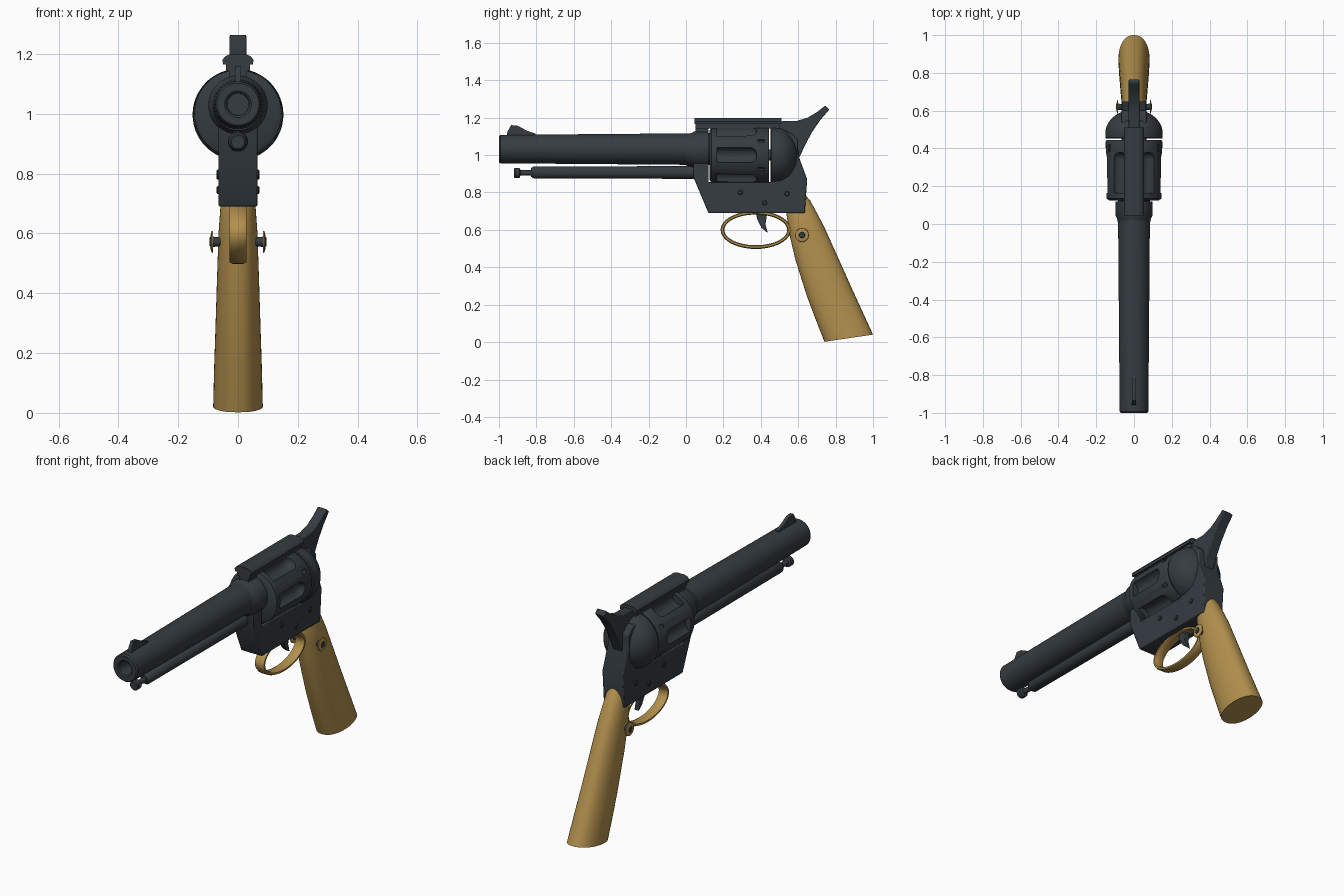
import bpy, bmesh
from math import sin, cos, pi, radians
from mathutils import Vector

if "Cube" in bpy.data.objects:
    bpy.data.objects.remove(bpy.data.objects["Cube"], do_unlink=True)


def material(name, rgb):
    m = bpy.data.materials.new(name)
    m.use_nodes = True
    m.diffuse_color = (*rgb, 1)
    m.node_tree.nodes["Principled BSDF"].inputs["Base Color"].default_value = (*rgb, 1)
    return m


STEEL = material("dark steel", (0.035, 0.045, 0.053))
WOOD = material("golden brown", (0.45, 0.28, 0.075))


def finish(name, bm, mat, bevel=0.0):
    bmesh.ops.recalc_face_normals(bm, faces=bm.faces)
    me = bpy.data.meshes.new(name)
    bm.to_mesh(me)
    bm.free()
    me.materials.append(mat)
    ob = bpy.data.objects.new(name, me)
    bpy.context.collection.objects.link(ob)
    if bevel:
        b = ob.modifiers.new("bevel", "BEVEL")
        b.width, b.segments = bevel, 2
    smooth(ob)
    return ob


def smooth(ob):
    bpy.ops.object.select_all(action="DESELECT")
    ob.select_set(True)
    bpy.context.view_layer.objects.active = ob
    bpy.ops.object.shade_smooth_by_angle(angle=radians(35))


def loft(bm, rings, closed=False):
    """Skin a list of rings; cap the ends unless the chain is closed."""
    rows = [[bm.verts.new(p) for p in r] for r in rings]
    n = len(rows[0])
    pairs = list(zip(rows, rows[1:])) + ([(rows[-1], rows[0])] if closed else [])
    for a, b in pairs:
        for i in range(n):
            j = (i + 1) % n
            bm.faces.new((a[i], a[j], b[j], b[i]))
    if not closed:
        bm.faces.new(rows[0])
        bm.faces.new(rows[-1])


def circle(y, r, z, x=0, n=40):
    return [(x + r * cos(2 * pi * i / n), y, z + r * sin(2 * pi * i / n)) for i in range(n)]


def lathe(name, profile, z, mat=STEEL, n=40):
    """Round part along y from (y, radius) pairs."""
    bm = bmesh.new()
    loft(bm, [circle(y, r, z, n=n) for y, r in profile])
    return finish(name, bm, mat)


def plate(name, outline, half, mat=STEEL, bevel=0.0):
    """Side outline of (y, z) points given a thickness along x."""
    bm = bmesh.new()
    loft(bm, [[(x, y, z) for y, z in outline] for x in (-half, half)])
    return finish(name, bm, mat, bevel)


def bar(name, section, y0, y1):
    """Cross-section of (x, z) points run along y."""
    bm = bmesh.new()
    loft(bm, [[(x, y, z) for x, z in section] for y in (y0, y1)])
    return finish(name, bm, STEEL)


# Barrel with bore, and its collar
lathe("barrel", [(-0.85, 0.036), (-0.995, 0.038), (-1.0, 0.045), (-1.0, 0.07),
                 (-0.992, 0.076), (0.0, 0.084), (0.13, 0.085)], 1.032)
lathe("barrel_collar", [(0.0, 0.084), (0.03, 0.09), (0.045, 0.099), (0.12, 0.099)], 1.028)

# Front sight
plate("front_sight", [(-0.96, 1.09), (-0.955, 1.125), (-0.935, 1.16), (-0.9, 1.157),
                      (-0.85, 1.13), (-0.805, 1.115), (-0.8, 1.09)], 0.01)

# Ejector rod under the barrel
lathe("ejector_tube", [(-0.83, 0.022), (-0.815, 0.032), (0.06, 0.034)], 0.907, n=24)
lathe("ejector_tip", [(-0.92, 0.022), (-0.915, 0.027), (-0.89, 0.027), (-0.885, 0.014),
                      (-0.82, 0.014)], 0.905, n=24)

# Fluted cylinder
drum = lathe("cylinder", [(0.125, 0.13), (0.135, 0.146), (0.435, 0.15), (0.445, 0.145)], 1.0, n=60)
bm = bmesh.new()
for k in range(6):
    a = k * pi / 3
    fx, fz = 0.152 * cos(a), 1 + 0.152 * sin(a)
    tip = [circle(0.34 + 0.04 * sin(t * pi / 10), 0.042 * cos(t * pi / 10), fz, fx, 20)
           for t in range(5)]
    loft(bm, [circle(0.165, 0.042, fz, fx, 20)] + tip)
    # Locking notch behind each ridge
    b = a + pi / 6
    loft(bm, [circle(y, 0.013, 1 + 0.15 * sin(b), 0.15 * cos(b), 4) for y in (0.385, 0.42)])
cutter = finish("flute_cutter", bm, STEEL)
cutter.hide_render = True
cut = drum.modifiers.new("flutes", "BOOLEAN")
cut.operation, cut.object, cut.solver = "DIFFERENCE", cutter, "EXACT"
bpy.context.view_layer.objects.active = drum
bpy.ops.object.modifier_apply(modifier="flutes")
bpy.data.objects.remove(cutter, do_unlink=True)
smooth(drum)

# Rounded recoil shield behind the cylinder
dome = [(0.48 + 0.125 * sin(t * pi / 20), 0.152 * cos(t * pi / 20)) for t in range(10)]
lathe("recoil_shield", [(0.452, 0.148), (0.457, 0.152)] + dome + [(0.605, 0.004)], 0.997, n=48)
lathe("cylinder_axle", [(0.1, 0.03), (0.47, 0.03)], 1.0, n=16)

# Frame with an open window for the cylinder
plate("frame", [(0.04, 1.06), (0.04, 0.88), (0.12, 0.69), (0.635, 0.69), (0.648, 0.87),
                (0.6, 1.0), (0.6, 1.08), (0.56, 1.12), (0.455, 1.12), (0.455, 0.855),
                (0.12, 0.855), (0.12, 1.06)], 0.065, bevel=0.005)

# Top strap: narrow web under a rounded cap
bar("top_strap_web", [(-0.04, 1.143), (0.04, 1.143), (0.04, 1.17), (-0.04, 1.17)], 0.05, 0.5)
bar("top_strap_cap", [(-0.05, 1.165), (0.05, 1.165), (0.052, 1.18), (0.042, 1.193),
                      (0.025, 1.199), (-0.025, 1.199), (-0.042, 1.193), (-0.052, 1.18)],
    0.045, 0.51)
plate("strap_front_post", [(0.05, 1.1), (0.05, 1.15), (0.12, 1.15), (0.12, 1.1)], 0.03)

# Hammer with raised spur
plate("hammer", [(0.46, 1.1), (0.46, 1.18), (0.59, 1.182), (0.65, 1.2), (0.7, 1.23),
                 (0.745, 1.265), (0.766, 1.243), (0.72, 1.19), (0.675, 1.125), (0.64, 1.06),
                 (0.605, 0.985), (0.56, 0.98)], 0.028, bevel=0.004)

# Trigger
plate("trigger", [(0.37, 0.7), (0.383, 0.65), (0.405, 0.61), (0.437, 0.583), (0.425, 0.63),
                  (0.43, 0.66), (0.435, 0.7)], 0.014, bevel=0.003)

# Trigger guard hoop
bm = bmesh.new()
hoop = []
for i in range(48):
    a = 2 * pi * i / 48
    hoop.append([(x, 0.373 + (0.178 + d) * cos(a), 0.6 + (0.092 + d) * sin(a))
                 for x, d in ((-0.028, -0.005), (-0.018, -0.01), (0.018, -0.01), (0.028, -0.005),
                              (0.028, 0.005), (0.018, 0.01), (-0.018, 0.01), (-0.028, 0.005))])
loft(bm, hoop, closed=True)
finish("trigger_guard", bm, WOOD)

# Grip: oval sections given by front point, back point and half width
stations = [((0.545, 0.77), (0.615, 0.815), 0.03), ((0.535, 0.7), (0.665, 0.755), 0.056),
            ((0.552, 0.58), (0.735, 0.625), 0.065), ((0.585, 0.44), (0.805, 0.47), 0.07),
            ((0.645, 0.25), (0.89, 0.28), 0.076), ((0.69, 0.13), (0.945, 0.16), 0.08),
            ((0.74, 0.002), (1.0, 0.04), 0.083)]
bm = bmesh.new()
rings = []
for front, back, w in stations:
    f, b = Vector(front), Vector(back)
    ring = []
    for i in range(40):
        a = 2 * pi * i / 40
        p = (f + b) / 2 + (b - f) / 2 * cos(a)
        side = abs(sin(a)) ** 0.85 * (1 if sin(a) >= 0 else -1)
        ring.append((w * side, p.x, p.y))
    rings.append(ring)
loft(bm, rings)
finish("grip", bm, WOOD)


def stud(name, y, z, profile, mat, side, n=20):
    """Small round fitting facing sideways, from (distance, radius) pairs."""
    bm = bmesh.new()
    loft(bm, [[(side * x, y + r * cos(2 * pi * i / n), z + r * sin(2 * pi * i / n))
               for i in range(n)] for x, r in profile])
    finish(name, bm, mat)


# Grip screws and frame pins on both sides
for label, s in (("left", 1), ("right", -1)):
    stud(label + "_grip_washer", 0.62, 0.572, [(0.084, 0.037), (0.088, 0.036), (0.092, 0.022)],
         WOOD, s)
    stud(label + "_grip_screw", 0.62, 0.572, [(0.055, 0.014), (0.09, 0.018), (0.095, 0.014)],
         STEEL, s)
    for k, (y, z) in enumerate(((0.29, 0.8), (0.42, 0.745), (0.54, 0.793))):
        stud(f"{label}_frame_pin_{k + 1}", y, z, [(0.06, 0.013), (0.069, 0.013), (0.072, 0.009)],
             STEEL, s, 12)
